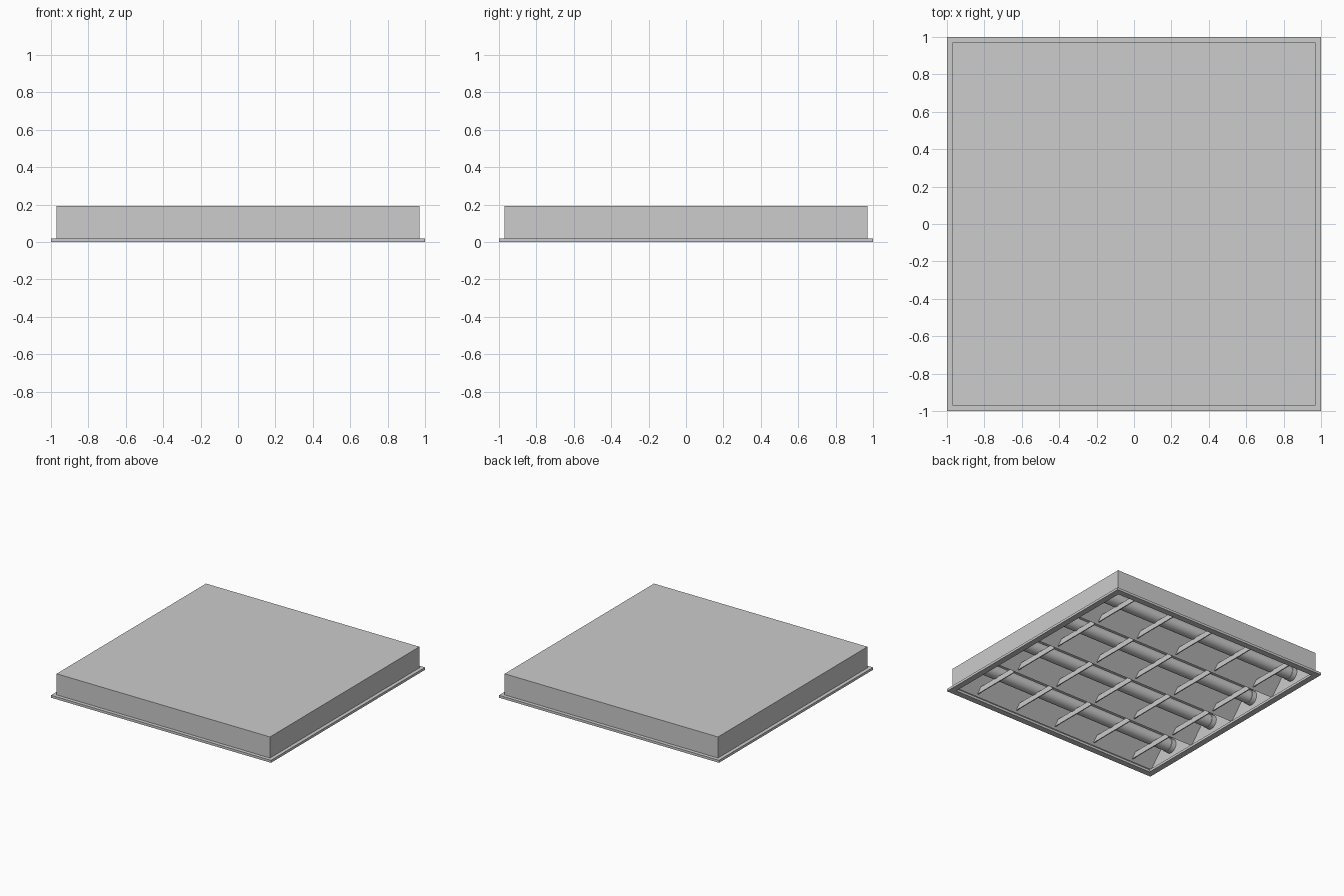
import bpy, bmesh
from mathutils import Matrix

if "Cube" in bpy.data.objects:
    bpy.data.objects.remove(bpy.data.objects["Cube"])

GREY = (0.604, 0.604, 0.604, 1)
metal = bpy.data.materials.new("light_grey_metal")
metal.diffuse_color = GREY
metal.use_nodes = True
metal.node_tree.nodes["Principled BSDF"].inputs["Base Color"].default_value = GREY

PITCH = 0.472               # spacing of the lamp channels
CHANNELS = [(i - 1.5) * PITCH for i in range(4)]
WALL = 0.97                 # half width of the housing
TOP = 0.193


def finish(name, bm, smooth=False):
    bmesh.ops.recalc_face_normals(bm, faces=bm.faces)
    mesh = bpy.data.meshes.new(name)
    bm.to_mesh(mesh)
    bm.free()
    obj = bpy.data.objects.new(name, mesh)
    bpy.context.collection.objects.link(obj)
    mesh.materials.append(metal)
    if smooth:
        bpy.ops.object.select_all(action="DESELECT")
        obj.select_set(True)
        bpy.context.view_layer.objects.active = obj
        bpy.ops.object.shade_smooth_by_angle()
    return obj


def box(bm, size, centre):
    matrix = Matrix.Translation(centre) @ Matrix.Diagonal((*size, 1))
    return bmesh.ops.create_cube(bm, size=1, matrix=matrix)["verts"]


def rod(bm, radius, length, centre):
    matrix = Matrix.Translation(centre) @ Matrix.Rotation(1.5708, 4, "Y")
    bmesh.ops.create_cone(bm, cap_ends=True, segments=24, radius1=radius,
                          radius2=radius, depth=length, matrix=matrix)


# Housing: a shallow pan, open underneath
bm = bmesh.new()
box(bm, (2 * WALL, 2 * WALL, TOP - 0.01), (0, 0, TOP / 2 + 0.005))
bm.faces.ensure_lookup_table()
bmesh.ops.delete(bm, geom=[min(bm.faces, key=lambda f: f.calc_center_median().z)],
                 context="FACES_ONLY")
housing = finish("housing", bm)
shell = housing.modifiers.new("sheet", "SOLIDIFY")
shell.thickness = 0.006

# Flange: a flat square frame around the opening
bm = bmesh.new()
for side in (-1, 1):
    box(bm, (2, 0.05, 0.02), (0, side * 0.975, 0.01))
    box(bm, (0.05, 1.9, 0.02), (side * 0.975, 0, 0.01))
finish("flange", bm)

# Reflector: folded sheet forming one trapezoid channel per lamp
bm = bmesh.new()
profile = []
for y in CHANNELS:
    profile += [(y - PITCH / 2, 0.02), (y - 0.085, 0.182), (y + 0.085, 0.182)]
profile.append((CHANNELS[-1] + PITCH / 2, 0.02))
ends = [[bm.verts.new((x, y, z)) for y, z in profile] for x in (-0.96, 0.96)]
for i in range(len(profile) - 1):
    bm.faces.new((ends[0][i], ends[0][i + 1], ends[1][i + 1], ends[1][i]))
finish("reflector", bm)

# Lamps: round tubes running side to side
for number, y in enumerate(CHANNELS, 1):
    bm = bmesh.new()
    rod(bm, 0.052, 1.9, (0, y, 0.12))
    finish(f"lamp_tube_{number}", bm, smooth=True)

# Louvre blades: thin plates across each channel, ends cut to the reflector slope
bm = bmesh.new()
for row in range(-2, 3):
    for y in CHANNELS:
        for v in box(bm, (0.008, 0.43, 0.045), (row * 0.38, y, 0.0525)):
            if v.co.z > 0.06:
                v.co.y += 0.04 if v.co.y < y else -0.04
finish("louvre_blades", bm)

# Lamp holders: short collars at both ends of every tube
bm = bmesh.new()
for side in (-1, 1):
    for y in CHANNELS:
        rod(bm, 0.057, 0.04, (side * 0.94, y, 0.12))
finish("lamp_holders", bm, smooth=True)
